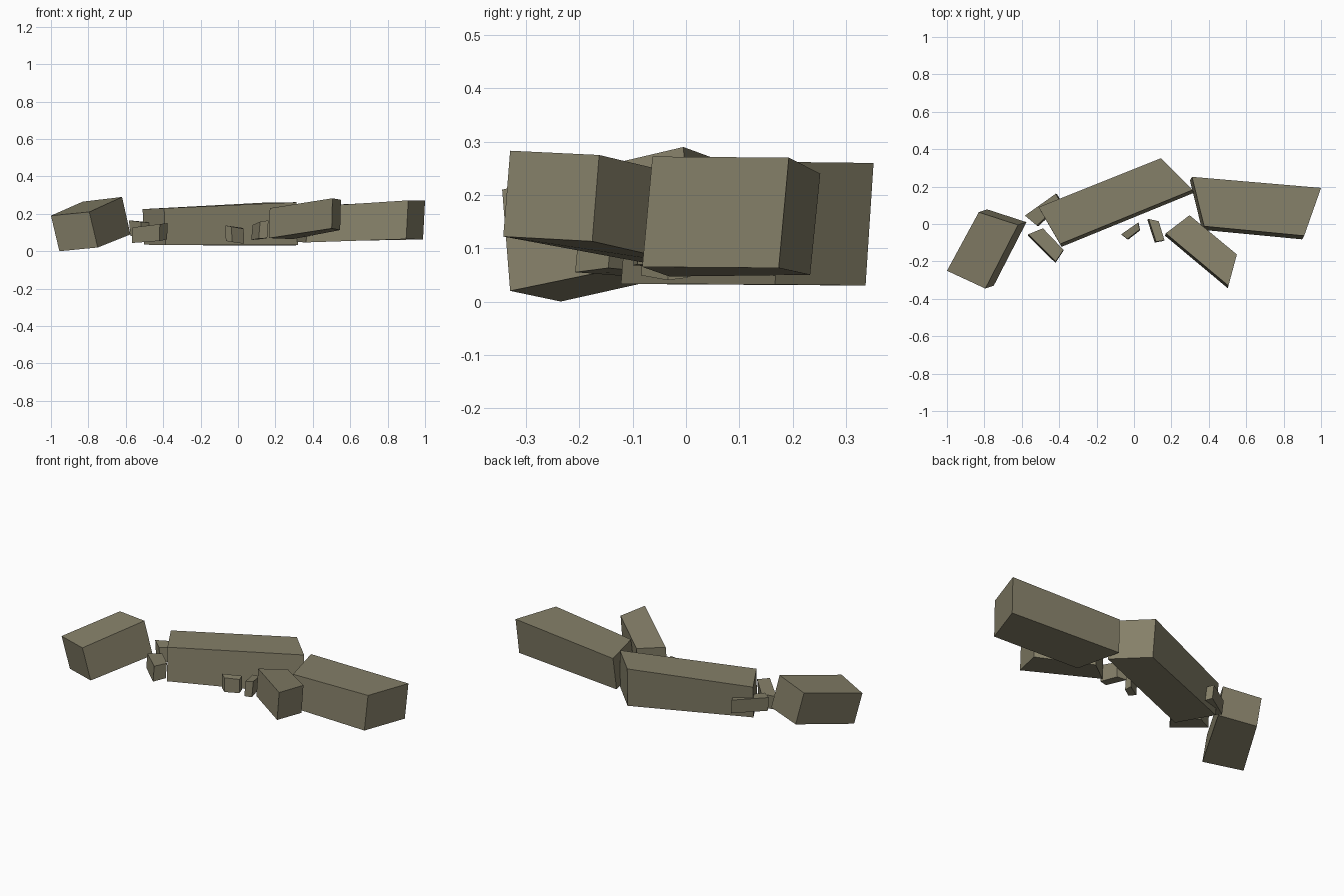
import bpy, bmesh
from mathutils import Vector

stone = bpy.data.materials.new("drab stone")
stone.diffuse_color = (0.235, 0.215, 0.14, 1)


def block(name, top, drops, shift):
    """Rough block: top quad, each corner dropped and shifted to make the base."""
    bm = bmesh.new()
    t = [bm.verts.new(p) for p in top]
    b = [bm.verts.new(Vector(p) + Vector((shift[0], shift[1], -d)))
         for p, d in zip(top, drops)]
    bm.faces.new(t)
    bm.faces.new(b[::-1])
    for i in range(4):
        j = (i + 1) % 4
        bm.faces.new((t[i], b[i], b[j], t[j]))
    bmesh.ops.recalc_face_normals(bm, faces=bm.faces)
    me = bpy.data.meshes.new(name)
    bm.to_mesh(me)
    bm.free()
    me.materials.append(stone)
    ob = bpy.data.objects.new(name, me)
    bpy.context.collection.objects.link(ob)


# Large blocks
block("left_block",
      [(-1, -.25, .19), (-.795, -.345, .21), (-.62, -.005, .29), (-.83, .063, .265)],
      [.19, .19, .2, .195], (.045, .015))
block("long_block",
      [(-.51, .09, .225), (-.395, -.107, .23), (.313, .182, .262), (.145, .352, .26)],
      [.19, .197, .23, .23], (.008, -.015))
block("right_block",
      [(.375, -.012, .237), (.91, -.063, .272), (1.0, .193, .27), (.31, .252, .24)],
      [.19, .207, .207, .19], (-.011, -.019))
block("front_block",
      [(.17, -.05, .23), (.505, -.33, .283), (.55, -.163, .275), (.297, .047, .225)],
      [.16, .161, .162, .16], (-.004, -.013))

# Small rubble pieces
block("rubble_left_front",
      [(-.565, -.055, .127), (-.418, -.2, .145), (-.377, -.138, .15), (-.487, -.023, .135)],
      [.083, .09, .087, .083], (-.002, -.008))
block("rubble_left_back",
      [(-.583, .045, .165), (-.52, -.008, .157), (-.39, .11, .145), (-.418, .162, .15)],
      [.083, .083, .083, .083], (.008, -.004))
block("rubble_middle_a",
      [(-.068, -.055, .138), (-.035, -.08, .132), (.03, -.03, .12), (.022, .008, .125)],
      [.083, .083, .08, .08], (.003, -.004))
block("rubble_middle_b",
      [(.078, .027, .14), (.118, -.095, .158), (.163, -.087, .165), (.132, .015, .15)],
      [.08, .09, .095, .085], (-.007, -.004))
